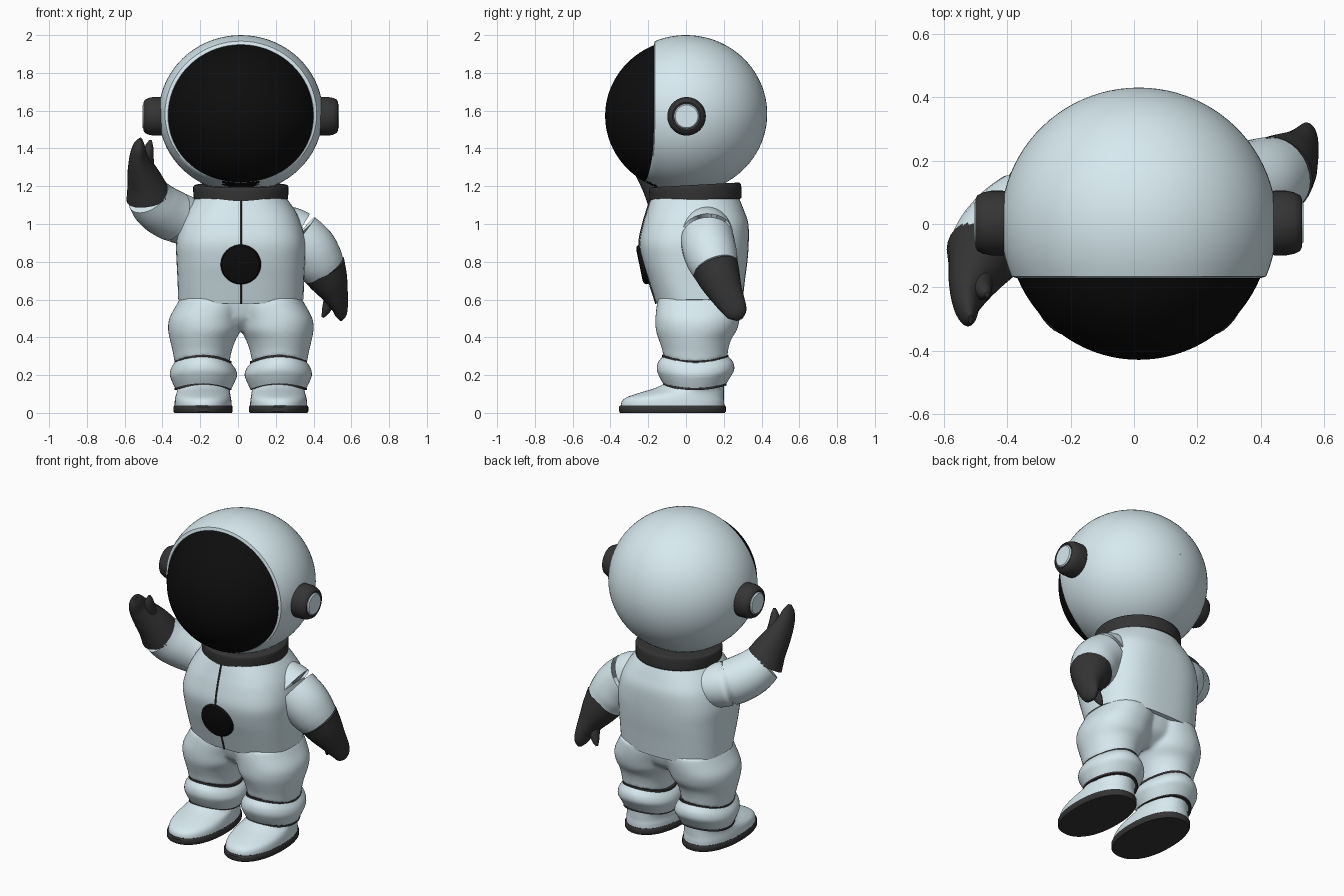
import bpy, bmesh
from math import sin, cos, pi, acos, sqrt, copysign
from mathutils import Vector

CX = 0.015  # symmetry axis of the figure


def material(name, rgb):
    m = bpy.data.materials.new(name)
    m.diffuse_color = (*rgb, 1)
    return m


SUIT = material("suit_pale_blue", (0.68, 0.82, 0.87))
DARK = material("dark_rubber", (0.035, 0.035, 0.035))
BLACK = material("visor_black", (0.004, 0.004, 0.004))


def skin(name, rings, mat, loc=(CX, 0, 0), mirror=False, caps=True):
    """Join equal-sized point rings into a smooth surface."""
    bm = bmesh.new()
    vs = [[bm.verts.new(p) for p in r] for r in rings]
    n = len(vs[0])
    for a, b in zip(vs, vs[1:]):
        for i in range(n):
            j = (i + 1) % n
            bm.faces.new((a[i], a[j], b[j], b[i]))
    if caps:
        bm.faces.new(vs[0])
        bm.faces.new(vs[-1])
    bmesh.ops.remove_doubles(bm, verts=bm.verts, dist=1e-5)
    bmesh.ops.recalc_face_normals(bm, faces=bm.faces)
    me = bpy.data.meshes.new(name)
    bm.to_mesh(me)
    bm.free()
    me.materials.append(mat)
    ob = bpy.data.objects.new(name, me)
    bpy.context.collection.objects.link(ob)
    ob.location = loc
    bpy.ops.object.select_all(action='DESELECT')
    ob.select_set(True)
    bpy.context.view_layer.objects.active = ob
    bpy.ops.object.shade_smooth_by_angle(angle=0.7)
    if mirror:
        ob.modifiers.new("mirror", 'MIRROR').use_mirror_merge = False
    return ob


def spline(rows, k=5):
    """Catmull-Rom interpolation of tuples."""
    out = []
    for i in range(len(rows) - 1):
        p0, p1, p2, p3 = (rows[max(0, min(len(rows) - 1, i + d))] for d in (-1, 0, 1, 2))
        for s in range(k):
            t = s / k
            out.append(tuple(b + 0.5 * t * (c - a + t * (2*a - 5*b + 4*c - d + t * (3*(b - c) + d - a)))
                             for a, b, c, d in zip(p0, p1, p2, p3)))
    return out + [tuple(rows[-1])]


def loft(name, rows, mat, k=5, seg=48, **kw):
    """Rows: z, centre x, front y, back y, half width, squareness, front/back wave."""
    rings = []
    for z, cx, yf, yb, rx, e, w in spline(rows, k):
        cy, ry, ring = (yf + yb) / 2, (yb - yf) / 2, []
        for i in range(seg):
            c, s = cos(2*pi*i/seg), sin(2*pi*i/seg)
            ring.append((cx + rx * copysign(abs(c)**(2/e), c),
                         cy + ry * copysign(abs(s)**(2/e), s), z + w*s*s))
        rings.append(ring)
    return skin(name, rings, mat, **kw)


def tube(name, rows, mat, k=5, seg=28):
    """Rows: x, y, z, thickness across x, thickness along the other axis."""
    pts, rings = spline(rows, k), []
    for i, p in enumerate(pts):
        t = (Vector(pts[min(i + 1, len(pts) - 1)][:3]) - Vector(pts[max(i - 1, 0)][:3])).normalized()
        v = t.cross(Vector((1, 0, 0.0)) if abs(t.x) < 0.8 else Vector((0.6, 0, 0.8 * copysign(1, -t.x)))).normalized()
        u = v.cross(t)
        rings.append([Vector(p[:3]) + u*p[3]*cos(2*pi*j/seg) + v*p[4]*sin(2*pi*j/seg) for j in range(seg)])
    return skin(name, rings, mat, loc=(0, 0, 0))


def lathe(name, profile, mat, axis, loc, **kw):
    """Profile: radius, distance along the axis (x or y)."""
    rings = []
    for r, d in profile:
        ring = [(r*cos(2*pi*i/48), r*sin(2*pi*i/48)) for i in range(48)]
        rings.append([(d, a, b) if axis == 'x' else (a, d, b) for a, b in ring])
    return skin(name, rings, mat, loc=loc, **kw)


# Helmet shell with an open face and a rim turned inwards
HZ, SEG, STEPS = 1.583, 72, 28
columns = []
for i in range(SEG):
    a = 2*pi*i/SEG
    edge = -0.165 - 0.045 * max(0, -sin(a))**3
    end = acos(edge / 0.43)
    col = []
    for s in range(STEPS + 1):
        th = max(0.001, end * s / STEPS)
        col.append((0.435*sin(th)*cos(a), 0.43*cos(th), HZ + 0.417*sin(th)*sin(a)))
    f = sin(end)
    for rr, dy in ((0.418, -0.005), (0.408, 0.02)):
        col.append((rr*f*cos(a), edge + dy, HZ - 0.008 + (rr - 0.012)*f*sin(a)))
    columns.append(col)
skin("helmet_shell", list(zip(*columns)), SUIT, caps=False)

# Visor dome
visor = []
for s in range(25):
    th = max(0.001, 1.3 * s / 24)
    visor.append([(0.417*sin(th)*cos(2*pi*i/SEG), -0.428*cos(th), 1.573 + 0.407*sin(th)*sin(2*pi*i/SEG))
                  for i in range(SEG)])
skin("visor", visor, BLACK, caps=False)

# Ear pieces
lathe("ear_ring", [(0.095, 0.38), (0.102, 0.43), (0.102, 0.465), (0.097, 0.49), (0.088, 0.508), (0.075, 0.515),
                   (0.066, 0.51)], DARK, 'x', (CX, 0.003, 1.57), mirror=True)
lathe("ear_cap", [(0.066, 0.48), (0.066, 0.514), (0.06, 0.52)], SUIT, 'x', (CX, 0.003, 1.57), mirror=True)

# Neck collar, slightly higher at the back
collar = loft("collar", [(-0.045, 0, -0.23, 0.23, 0.235, 2, 0), (-0.035, 0, -0.243, 0.243, 0.248, 2, 0),
                         (0.03, 0, -0.243, 0.243, 0.252, 2, 0), (0.042, 0, -0.23, 0.23, 0.24, 2, 0)],
              DARK, loc=(CX, 0.05, 1.165))
collar.rotation_euler.x = 0.055

# Jacket
jacket = [(0.60, 0, -0.158, 0.298, 0.332, 2.6, -0.022), (0.70, 0, -0.197, 0.312, 0.335, 2.7, 0),
          (0.80, 0, -0.23, 0.325, 0.34, 2.7, 0), (0.90, 0, -0.247, 0.332, 0.342, 2.7, 0),
          (1.00, 0, -0.228, 0.33, 0.32, 2.6, 0), (1.07, 0, -0.207, 0.308, 0.288, 2.4, 0),
          (1.14, 0, -0.185, 0.28, 0.24, 2.1, 0)]
loft("jacket", jacket, SUIT, seg=64)

# Zip following the jacket front, and chest button
tube("front_zip", [(CX, r[2] + 0.001, r[0] + r[6], 0.006, 0.006) for r in jacket], DARK, seg=8)
button = lathe("chest_button", [(0.107, 0.04), (0.107, -0.008), (0.1, -0.02), (0.085, -0.025)], BLACK, 'y',
               (CX, -0.222, 0.787))
button.rotation_euler.x = 0.2

# Trousers: two legs and hips fused together
leg = [(0.61, 0.155, -0.145, 0.285, 0.165, 2.4, 0), (0.57, 0.162, -0.155, 0.29, 0.18, 2.3, 0),
       (0.50, 0.187, -0.162, 0.285, 0.192, 2.2, 0), (0.44, 0.193, -0.16, 0.27, 0.192, 2.1, 0),
       (0.38, 0.202, -0.145, 0.24, 0.172, 2, 0.01), (0.32, 0.205, -0.128, 0.225, 0.155, 2, 0.02),
       (0.265, 0.205, -0.12, 0.22, 0.146, 2, 0.035)]
trousers = loft("trousers", leg, SUIT, mirror=True)
hips = loft("hips_filler", [(0.61, 0, -0.13, 0.27, 0.26, 2.3, 0), (0.50, 0, -0.10, 0.24, 0.24, 2, 0),
                            (0.43, 0, -0.03, 0.15, 0.14, 2, 0)], SUIT)
hips.hide_render = True
hips.hide_set(True)
join = trousers.modifiers.new("hips", 'BOOLEAN')
join.operation, join.object, join.use_self = 'UNION', hips, True
fuse = trousers.modifiers.new("fuse", 'REMESH')
fuse.mode, fuse.voxel_size, fuse.use_smooth_shade = 'VOXEL', 0.011, True
trousers.modifiers.new("soften", 'SMOOTH').iterations = 6

# Padded cuffs
loft("leg_cuff", [(0.125, 0.198, -0.118, 0.21, 0.147, 2, 0.025), (0.165, 0.198, -0.14, 0.235, 0.166, 2, 0.025),
                  (0.20, 0.198, -0.154, 0.255, 0.178, 2, 0.028), (0.235, 0.2, -0.148, 0.25, 0.17, 2, 0.032),
                  (0.265, 0.203, -0.122, 0.223, 0.149, 2, 0.035)], SUIT, mirror=True)

# Dark seams around the legs
for name, z, yf, yb, rx, w in (("upper_leg_seam", 0.267, -0.126, 0.226, 0.151, 0.035),
                               ("lower_leg_seam", 0.126, -0.122, 0.214, 0.15, 0.025)):
    loft(name, [(z - 0.006, 0.2, yf, yb, rx, 2, w), (z + 0.006, 0.2, yf, yb, rx, 2, w)], DARK, k=1, mirror=True)

# Boots and soles
loft("boot", [(0.03, 0.2, -0.346, 0.203, 0.151, 2.25, 0), (0.06, 0.2, -0.34, 0.202, 0.15, 2.25, 0),
              (0.082, 0.2, -0.315, 0.2, 0.147, 2.2, 0), (0.10, 0.199, -0.25, 0.2, 0.143, 2.1, 0.005),
              (0.115, 0.198, -0.17, 0.2, 0.14, 2, 0.014), (0.13, 0.198, -0.112, 0.2, 0.14, 2, 0.025)],
     SUIT, mirror=True)
loft("boot_sole", [(0, 0.2, -0.348, 0.205, 0.152, 2.25, 0), (0.008, 0.2, -0.355, 0.211, 0.157, 2.25, 0),
                   (0.032, 0.2, -0.355, 0.211, 0.157, 2.25, 0), (0.04, 0.2, -0.348, 0.205, 0.152, 2.25, 0)],
     DARK, k=1, mirror=True)

# Lowered arm with mitten and thumb
tube("lowered_arm", [(0.18, 0.11, 0.99, 0.11, 0.11), (0.28, 0.11, 0.955, 0.135, 0.135),
                     (0.37, 0.12, 0.88, 0.142, 0.142), (0.42, 0.14, 0.81, 0.136, 0.136),
                     (0.452, 0.158, 0.762, 0.122, 0.122)], SUIT)
tube("lowered_glove", [(0.45, 0.157, 0.765, 0.124, 0.124), (0.485, 0.185, 0.695, 0.1, 0.108),
                       (0.515, 0.215, 0.63, 0.07, 0.088), (0.538, 0.25, 0.565, 0.045, 0.07),
                       (0.545, 0.272, 0.52, 0.03, 0.052), (0.545, 0.283, 0.492, 0.008, 0.015)], DARK)
tube("lowered_thumb", [(0.50, 0.2, 0.66, 0.045, 0.045), (0.483, 0.225, 0.59, 0.032, 0.035),
                       (0.465, 0.24, 0.54, 0.022, 0.025), (0.449, 0.248, 0.507, 0.007, 0.008)], DARK)

# Raised arm with mitten and thumb
tube("raised_arm", [(-0.17, 0.11, 1.0, 0.11, 0.11), (-0.28, 0.07, 1.02, 0.13, 0.13),
                    (-0.37, 0.015, 1.055, 0.135, 0.135), (-0.435, -0.045, 1.1, 0.13, 0.13),
                    (-0.475, -0.095, 1.15, 0.118, 0.118)], SUIT)
tube("raised_glove", [(-0.473, -0.092, 1.147, 0.12, 0.12), (-0.49, -0.13, 1.215, 0.098, 0.108),
                      (-0.513, -0.185, 1.29, 0.073, 0.09), (-0.527, -0.24, 1.36, 0.047, 0.07),
                      (-0.523, -0.28, 1.415, 0.03, 0.05), (-0.515, -0.3, 1.45, 0.008, 0.015)], DARK)
tube("raised_thumb", [(-0.49, -0.16, 1.28, 0.045, 0.045), (-0.48, -0.2, 1.36, 0.034, 0.036),
                      (-0.47, -0.215, 1.41, 0.022, 0.025), (-0.463, -0.222, 1.443, 0.007, 0.008)], DARK)
